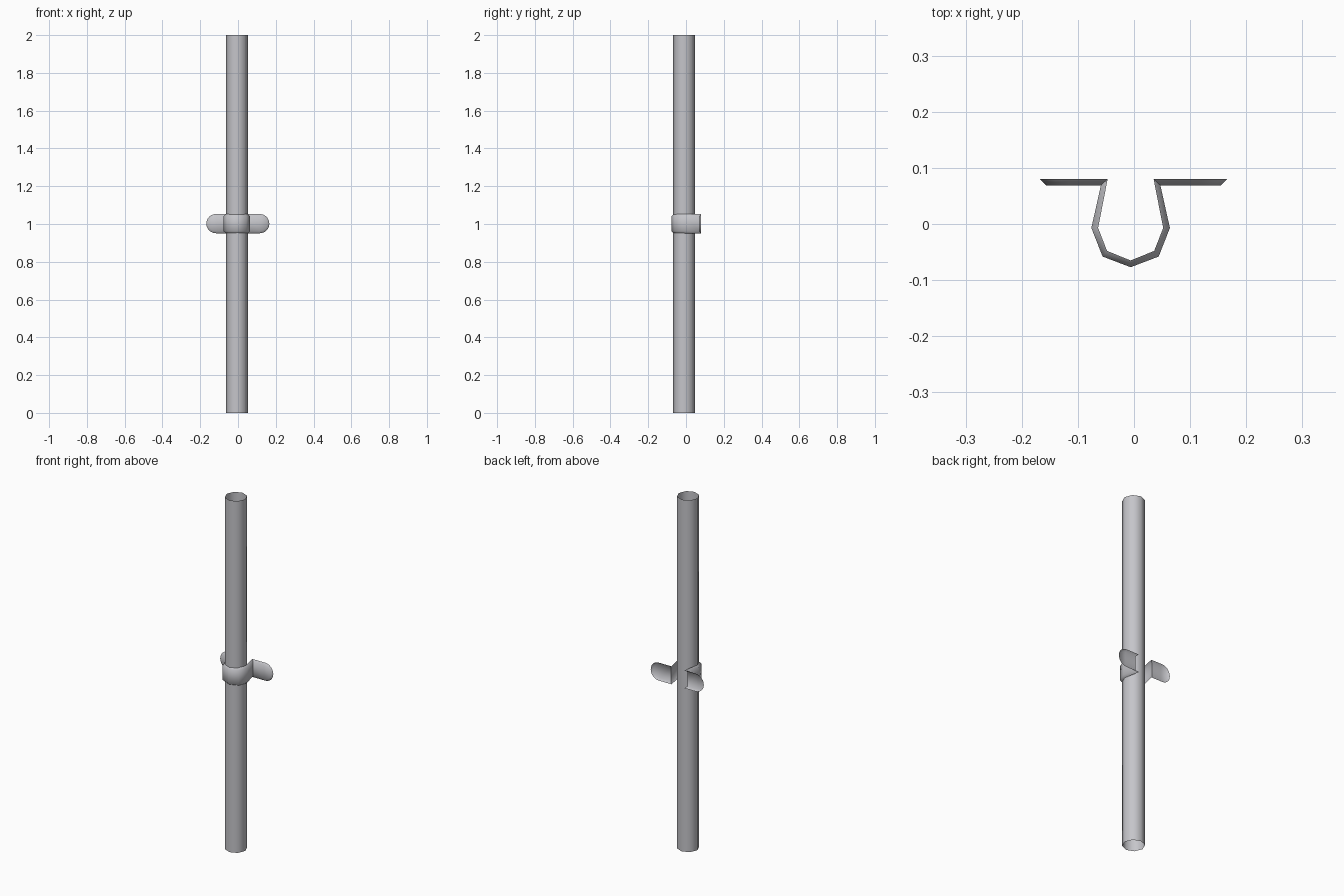
import bpy, bmesh, math

if "Cube" in bpy.data.objects:
    bpy.data.objects.remove(bpy.data.objects["Cube"])

# Single painted-metal colour
metal = bpy.data.materials.new("light grey metal")
metal.diffuse_color = (0.56, 0.56, 0.59, 1)
metal.use_nodes = True
metal.node_tree.nodes["Principled BSDF"].inputs["Base Color"].default_value = metal.diffuse_color

CX, CY = -0.006, -0.010   # pipe axis


def finish(bm, name):
    bmesh.ops.remove_doubles(bm, verts=bm.verts, dist=0.0001)
    bmesh.ops.recalc_face_normals(bm, faces=bm.faces)
    me = bpy.data.meshes.new(name)
    bm.to_mesh(me)
    bm.free()
    me.materials.append(metal)
    ob = bpy.data.objects.new(name, me)
    bpy.context.collection.objects.link(ob)
    bpy.ops.object.select_all(action='DESELECT')
    ob.select_set(True)
    bpy.context.view_layer.objects.active = ob
    bpy.ops.object.shade_smooth_by_angle(angle=math.radians(50))
    return ob


# Pipe: open eight-sided tube
bm = bmesh.new()
rings = []
for z in (0, 2):
    rings.append([bm.verts.new((CX + 0.058 * math.cos(i * math.pi / 4),
                                CY + 0.058 * math.sin(i * math.pi / 4), z))
                  for i in range(8)])
for i in range(8):
    j = (i + 1) % 8
    bm.faces.new((rings[0][i], rings[0][j], rings[1][j], rings[1][i]))
finish(bm, "pipe")

# Bracket: bevelled strip, open on the wall side.
# Station = (inner x, inner y, inner half height, outer x, outer y, outer half height)
H, B = 0.051, 0.011
half = [(0, -0.065, H, 0, -0.077, H - B),
        (0.042, -0.048, H, 0.050, -0.058, H - B),
        (0.058, -0.007, H, 0.070, -0.007, H - B),
        (0.041, 0.080, H, 0.053, 0.069, H - B)]
# rounded flange end
for k in range(7):
    a = k * math.pi / 12
    c, s = math.cos(a), math.sin(a)
    half.append((0.116 + H * s, 0.080, H * c,
                 0.116 + (H - B) * s, 0.069, (H - B) * c))

mirrored = [(-p[0], p[1], p[2], -p[3], p[4], p[5]) for p in half[:0:-1]]
bm = bmesh.new()
rows = []
for n, (ix, iy, ih, ox, oy, oh) in enumerate(mirrored + half):
    # the strap follows the pipe axis, the flange tips are centred on x = 0
    dx = -0.006 if max(abs(ix), abs(ox)) < 0.1 else -0.001
    rows.append([bm.verts.new((x + dx, y, 1.002 + z)) for x, y, z in
                 ((ix, iy, ih), (ox, oy, oh), (ox, oy, -oh), (ix, iy, -ih))])
for r0, r1 in zip(rows, rows[1:]):
    for k in range(3):
        bm.faces.new((r0[k], r1[k], r1[k + 1], r0[k + 1]))
finish(bm, "wall_bracket")
